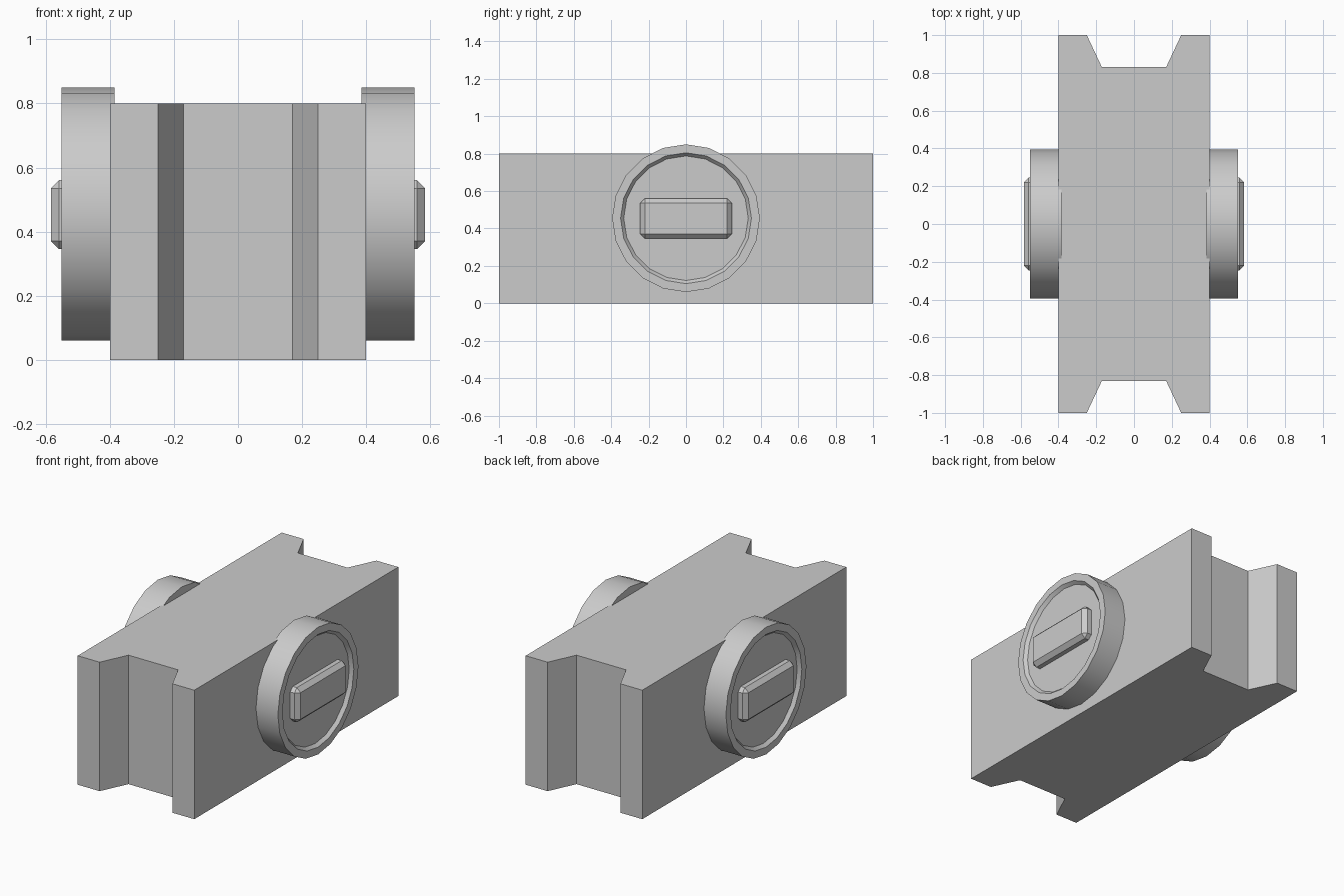
import bpy, bmesh, math

if "Cube" in bpy.data.objects:
    bpy.data.objects.remove(bpy.data.objects["Cube"])

DISC_Z = 0.455
SIDES = 20


def finish(bm, name, mirrored=False, smooth=False):
    bmesh.ops.recalc_face_normals(bm, faces=bm.faces[:])
    mesh = bpy.data.meshes.new(name)
    bm.to_mesh(mesh)
    bm.free()
    obj = bpy.data.objects.new(name, mesh)
    bpy.context.collection.objects.link(obj)
    if smooth:
        bpy.ops.object.select_all(action='DESELECT')
        obj.select_set(True)
        bpy.context.view_layer.objects.active = obj
        bpy.ops.object.shade_smooth_by_angle(angle=math.radians(25))
    if mirrored:
        obj.modifiers.new("mirror", 'MIRROR').use_axis = (True, False, False)
    return obj


# Body: block outline with a tapered notch at each end, extruded upward
half = [(-0.4, -1), (-0.25, -1), (-0.17, -0.83), (0.17, -0.83), (0.25, -1), (0.4, -1)]
outline = half + [(-x, -y) for x, y in half]
bm = bmesh.new()
face = bm.faces.new([bm.verts.new((x, y, 0)) for x, y in outline])
ext = bmesh.ops.extrude_face_region(bm, geom=[face])
bmesh.ops.translate(bm, vec=(0, 0, 0.8),
                    verts=[v for v in ext["geom"] if isinstance(v, bmesh.types.BMVert)])
finish(bm, "body")

# Round side discs: (x, radius) profile with a raised rim and shallow recess
profile = [(0.385, 0.395), (0.55, 0.395), (0.55, 0.35), (0.53, 0.333)]
bm = bmesh.new()
rings = []
for x, r in profile:
    angles = [2 * math.pi * i / SIDES for i in range(SIDES)]
    rings.append([bm.verts.new((x, r * math.sin(a), DISC_Z + r * math.cos(a))) for a in angles])
for a, b in zip(rings, rings[1:]):
    for i in range(SIDES):
        j = (i + 1) % SIDES
        bm.faces.new((a[i], a[j], b[j], b[i]))
bm.faces.new(rings[0])
bm.faces.new(rings[-1])
finish(bm, "side_disc", mirrored=True, smooth=True)

# Bevelled grip bars in the middle of the discs
bm = bmesh.new()
bmesh.ops.create_cube(bm, size=1)
bmesh.ops.scale(bm, vec=(0.103, 0.49, 0.215), verts=bm.verts)
bmesh.ops.translate(bm, vec=(0.532, 0, 0.453), verts=bm.verts)
bmesh.ops.bevel(bm, geom=bm.edges[:], offset=0.025, segments=1, affect='EDGES')
finish(bm, "grip_bar", mirrored=True)
